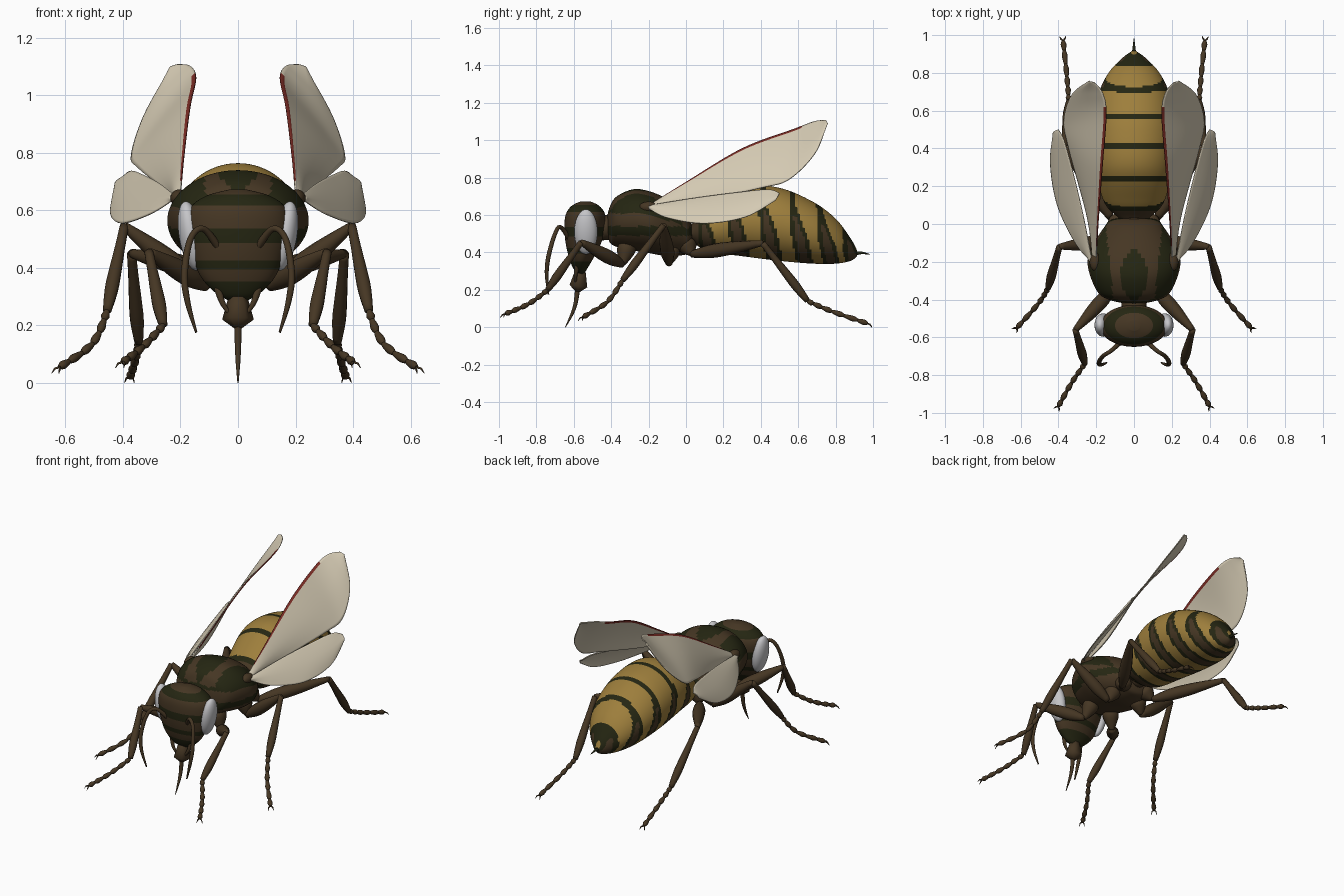
import bpy, bmesh, math
from mathutils import Vector, Matrix

cube = bpy.data.objects.get("Cube")
if cube:
    bpy.data.objects.remove(cube)


def material(name, rgb):
    m = bpy.data.materials.new(name)
    m.use_nodes = True
    m.diffuse_color = (*rgb, 1)
    m.node_tree.nodes["Principled BSDF"].inputs["Base Color"].default_value = (*rgb, 1)
    return m


BROWN = material("brown", (0.06, 0.037, 0.017))
DARK = material("dark olive", (0.018, 0.019, 0.006))
GOLD = material("golden yellow", (0.34, 0.21, 0.045))
WING = material("wing beige", (0.66, 0.59, 0.45))
EYE = material("eye grey", (0.56, 0.56, 0.58))
RED = material("dark red", (0.2, 0.025, 0.018))


def finish(name, bm, mats, rule=None):
    """Turn a bmesh into a smooth object, colouring faces by a rule."""
    bmesh.ops.recalc_face_normals(bm, faces=bm.faces)
    bm.normal_update()
    for f in bm.faces:
        f.smooth = True
        if rule:
            f.material_index = rule(f.calc_center_median(), f.normal)
    me = bpy.data.meshes.new(name)
    bm.to_mesh(me)
    bm.free()
    for m in mats:
        me.materials.append(m)
    ob = bpy.data.objects.new(name, me)
    bpy.context.collection.objects.link(ob)
    return ob


def spline(pts, n):
    """Sample n + 1 points on a smooth curve through tuples of any length."""
    out, last = [], len(pts) - 1
    for i in range(n + 1):
        u = i / n * last
        k = min(int(u), last - 1)
        t = u - k
        a, b, c, d = (pts[max(0, min(last, k + j))] for j in (-1, 0, 1, 2))
        out.append([q + 0.5 * t * (r - p + t * (2*p - 5*q + 4*r - s + t * (3*(q - r) + s - p)))
                    for p, q, r, s in zip(a, b, c, d)])
    return out


def skin(bm, rings):
    """Bridge rings of points and cap both ends."""
    rows = [[bm.verts.new(p) for p in ring] for ring in rings]
    n = len(rows[0])
    for a, b in zip(rows, rows[1:]):
        for i in range(n):
            bm.faces.new((a[i], a[(i + 1) % n], b[(i + 1) % n], b[i]))
    bm.faces.new(rows[0])
    bm.faces.new(rows[-1])


def body(name, stations, upright, mats, rule, n=64, seg=80):
    """Oval body from stations of (position, low, high, half width)."""
    rings = []
    for pos, lo, hi, w in spline(stations, n):
        ring = []
        for i in range(seg):
            a = math.tau * i / seg
            h = (lo + hi) / 2 + (hi - lo) / 2 * math.sin(a)
            x = w * math.cos(a)
            ring.append((x, h, pos) if upright else (x, pos, h))
        rings.append(ring)
    bm = bmesh.new()
    skin(bm, rings)
    return finish(name, bm, mats, rule)


def tube(bm, pts, side=1, seg=12):
    """Round tube along points of (x, y, z, radius)."""
    path = [Vector((p[0] * side, p[1], p[2])) for p in pts]
    rings, q, prev = [], None, None
    for i, p in enumerate(path):
        t = (path[min(i + 1, len(path) - 1)] - path[max(i - 1, 0)]).normalized()
        q = t.to_track_quat('Z', 'Y') if q is None else prev.rotation_difference(t) @ q
        prev = t
        r = pts[i][3]
        rings.append([p + q @ Vector((r * math.cos(a), r * math.sin(a), 0))
                      for a in (math.tau * k / seg for k in range(seg))])
    skin(bm, rings)


def ball(name, loc, size, mat, tilt=0):
    bm = bmesh.new()
    m = Matrix.Translation(loc) @ Matrix.Rotation(tilt, 4, 'Y') @ Matrix.Diagonal((*size, 1))
    bmesh.ops.create_uvsphere(bm, u_segments=32, v_segments=20, radius=1, matrix=m)
    return finish(name, bm, [mat])


# Abdomen: gold with dark bands that widen and turn brown inside on the flanks
def abdomen_rule(c, n):
    if c.y < 0.07:
        return 1
    low = max(0, min(1, 0.75 - n.z))
    u = c.y - 0.22 * max(0, 0.65 - c.z)
    d = min(abs(u - b) for b in (0.07, 0.24, 0.41, 0.57, 0.71, 0.83))
    if low > 0.4 and d < 0.022 * low:
        return 1
    return 2 if d < 0.014 + 0.03 * low else 0


body("abdomen", [(0.0, 0.46, 0.52, 0.03), (0.04, 0.45, 0.56, 0.09), (0.12, 0.405, 0.64, 0.16),
                 (0.3, 0.38, 0.755, 0.205), (0.5, 0.355, 0.745, 0.215), (0.68, 0.34, 0.67, 0.19),
                 (0.8, 0.34, 0.58, 0.135), (0.88, 0.355, 0.475, 0.06), (0.915, 0.38, 0.41, 0.012)],
     False, [GOLD, BROWN, DARK], abdomen_rule, n=110, seg=96)
bm = bmesh.new()
tube(bm, [(0, 0.9, 0.395, 0.012), (0, 0.94, 0.398, 0.007), (0, 0.985, 0.39, 0.001)])
finish("stinger", bm, [DARK])


# Thorax: dark teardrop and ring on the back, striped sides
def thorax_rule(c, n):
    if n.z > 0.3:
        x = abs(c.x)
        tear = 0.075 * max(0, 1 - ((c.y + 0.27) / 0.15) ** 2)
        if x < tear:
            return 1
        return 1 if x > 0.13 + 0.1 * (c.y + 0.2) else 0
    return 1 if c.z > 0.61 or 0.49 < c.z < 0.54 else 0


body("thorax", [(-0.42, 0.49, 0.6, 0.05), (-0.405, 0.45, 0.65, 0.12), (-0.37, 0.43, 0.7, 0.185),
                (-0.28, 0.41, 0.738, 0.23), (-0.19, 0.395, 0.725, 0.245), (-0.1, 0.38, 0.685, 0.21),
                (-0.02, 0.385, 0.625, 0.16), (0.02, 0.4, 0.57, 0.125), (0.035, 0.45, 0.52, 0.05)],
     False, [BROWN, DARK], thorax_rule)
bm = bmesh.new()
tube(bm, [(0, -0.5, 0.52, 0.06), (0, -0.38, 0.54, 0.07)], seg=24)
tube(bm, [(0, 0.0, 0.49, 0.06), (0, 0.08, 0.5, 0.06)], seg=24)
finish("neck_and_waist", bm, [BROWN])


# Head: level dark and brown stripes
def head_rule(c, n):
    bands = ((0.615, 0.655), (0.485, 0.54), (0.39, 0.43), (0.28, 0.35))
    return int(any(lo < c.z < hi for lo, hi in bands))


body("head", [(0.285, -0.575, -0.545, 0.03), (0.31, -0.6, -0.53, 0.075), (0.37, -0.625, -0.495, 0.13),
              (0.46, -0.645, -0.45, 0.165), (0.55, -0.65, -0.43, 0.18), (0.61, -0.64, -0.435, 0.165),
              (0.65, -0.61, -0.465, 0.11), (0.672, -0.565, -0.51, 0.03)],
     True, [BROWN, DARK], head_rule)

# Mouthparts
bm = bmesh.new()
tube(bm, [(0, -0.56, 0.32, 0.025), (0, -0.568, 0.275, 0.04), (0, -0.575, 0.22, 0.055),
          (0, -0.58, 0.19, 0.014)], seg=6)
tube(bm, spline([(0, -0.578, 0.22, 0.014), (0, -0.59, 0.13, 0.011), (0, -0.61, 0.07, 0.008),
                 (0, -0.645, 0.0, 0.002)], 16))
for s in (1, -1):
    tube(bm, spline([(0.07, -0.58, 0.33, 0.014), (0.055, -0.59, 0.28, 0.01),
                     (0.03, -0.59, 0.24, 0.006)], 8), s)
finish("mouthparts", bm, [BROWN])

# Legs as (hip, low joint, knee, ankle, toe base, toe tip)
LEGS = {
    "front": [(0.07, -0.31, 0.45), (0.11, -0.34, 0.335), (0.31, -0.56, 0.455),
              (0.26, -0.74, 0.2), (0.33, -0.84, 0.125), (0.4, -0.965, 0.072)],
    "middle": [(0.09, -0.08, 0.43), (0.13, -0.09, 0.34), (0.395, -0.12, 0.545),
               (0.455, -0.34, 0.25), (0.505, -0.42, 0.135), (0.62, -0.55, 0.055)],
    "hind": [(0.08, 0.0, 0.45), (0.12, 0.03, 0.39), (0.37, 0.41, 0.45),
             (0.345, 0.65, 0.14), (0.355, 0.78, 0.085), (0.375, 0.97, 0.02)],
}


def limb(bm, a, b, radii, s):
    pts = [(*Vector(a).lerp(Vector(b), i / (len(radii) - 1)), r) for i, r in enumerate(radii)]
    tube(bm, spline(pts, 12), s)


def leg(name, joints, s):
    hip, low, knee, ankle, toe, tip = joints
    bm = bmesh.new()
    limb(bm, hip, low, (0.045, 0.05, 0.035, 0.014), s)
    limb(bm, low, knee, (0.018, 0.036, 0.036, 0.027, 0.015), s)
    limb(bm, knee, ankle, (0.016, 0.018, 0.022, 0.024, 0.015), s)
    # Beaded foot
    stops = [Vector(p) for p in spline([ankle, toe, tip], 6)]
    for a, b in zip(stops, stops[1:]):
        limb(bm, a, b, (0.009, 0.013, 0.015, 0.008), s)
    # Claws
    out = (Vector(tip) - Vector(toe)).normalized()
    across = out.cross(Vector((0, 0, 1))).normalized()
    for k in (1, -1):
        mid = Vector(tip) + out * 0.013 + across * 0.012 * k
        end = mid + out * 0.012 + across * 0.005 * k - Vector((0, 0, 0.012))
        tube(bm, [(*tip, 0.005), (*mid, 0.004), (*end, 0.001)], s, 6)
    finish(name, bm, [BROWN])


# Wing sheets between a leading and a trailing edge
def wing(name, lead, trail, s, red):
    bm = bmesh.new()
    n, cuts = 40, (0, 0.045, 0.2, 0.4, 0.6, 0.8, 0.95, 1)
    rows = []
    for a, b in zip(spline(lead, n), spline(trail, n)):
        a, b = Vector(a), Vector(b)
        row = []
        for v in cuts:
            p = a.lerp(b, v)
            row.append(bm.verts.new((s * (p.x + 0.012 * math.sin(v * math.pi)), p.y, p.z)))
        rows.append(row)
    strip = set()
    for i, (a, b) in enumerate(zip(rows, rows[1:])):
        for j in range(len(cuts) - 1):
            f = bm.faces.new((a[j], a[j + 1], b[j + 1], b[j]))
            f.material_index = int(red and j == 0 and 3 < i < 26)
    ob = finish(name, bm, [WING, RED])
    mod = ob.modifiers.new("thickness", 'SOLIDIFY')
    mod.thickness = 0.006
    mod.offset = 0


FORE = ([(0.2, -0.2, 0.65), (0.19, 0.0, 0.775), (0.168, 0.3, 0.955), (0.147, 0.58, 1.06),
         (0.165, 0.69, 1.1), (0.21, 0.75, 1.105)],
        [(0.21, -0.2, 0.635), (0.25, 0.05, 0.67), (0.345, 0.4, 0.745), (0.37, 0.55, 0.79),
         (0.325, 0.69, 0.93), (0.235, 0.757, 1.09)])
HIND = ([(0.22, -0.2, 0.65), (0.27, 0.05, 0.69), (0.325, 0.28, 0.72), (0.37, 0.44, 0.735),
         (0.4, 0.5, 0.715)],
        [(0.225, -0.2, 0.635), (0.31, -0.1, 0.585), (0.405, 0.1, 0.555), (0.442, 0.32, 0.59),
         (0.425, 0.48, 0.68)])

# Paired parts
for s, side in ((1, "left"), (-1, "right")):
    ball(side + "_eye", (0.163 * s, -0.535, 0.51), (0.042, 0.062, 0.122), EYE, 0.17 * s)
    ball(side + "_wing_joint", (0.205 * s, -0.2, 0.642), (0.03, 0.05, 0.03), BROWN)
    bm = bmesh.new()
    tube(bm, spline([(0.06, -0.615, 0.46, 0.014), (0.12, -0.67, 0.535, 0.011),
                     (0.165, -0.7, 0.5, 0.011), (0.186, -0.735, 0.38, 0.012),
                     (0.175, -0.745, 0.28, 0.01), (0.145, -0.735, 0.175, 0.004)], 30), s)
    finish(side + "_antenna", bm, [BROWN])
    for part, joints in LEGS.items():
        leg(f"{side}_{part}_leg", joints, s)
    wing(side + "_forewing", *FORE, s, True)
    wing(side + "_hindwing", *HIND, s, False)
